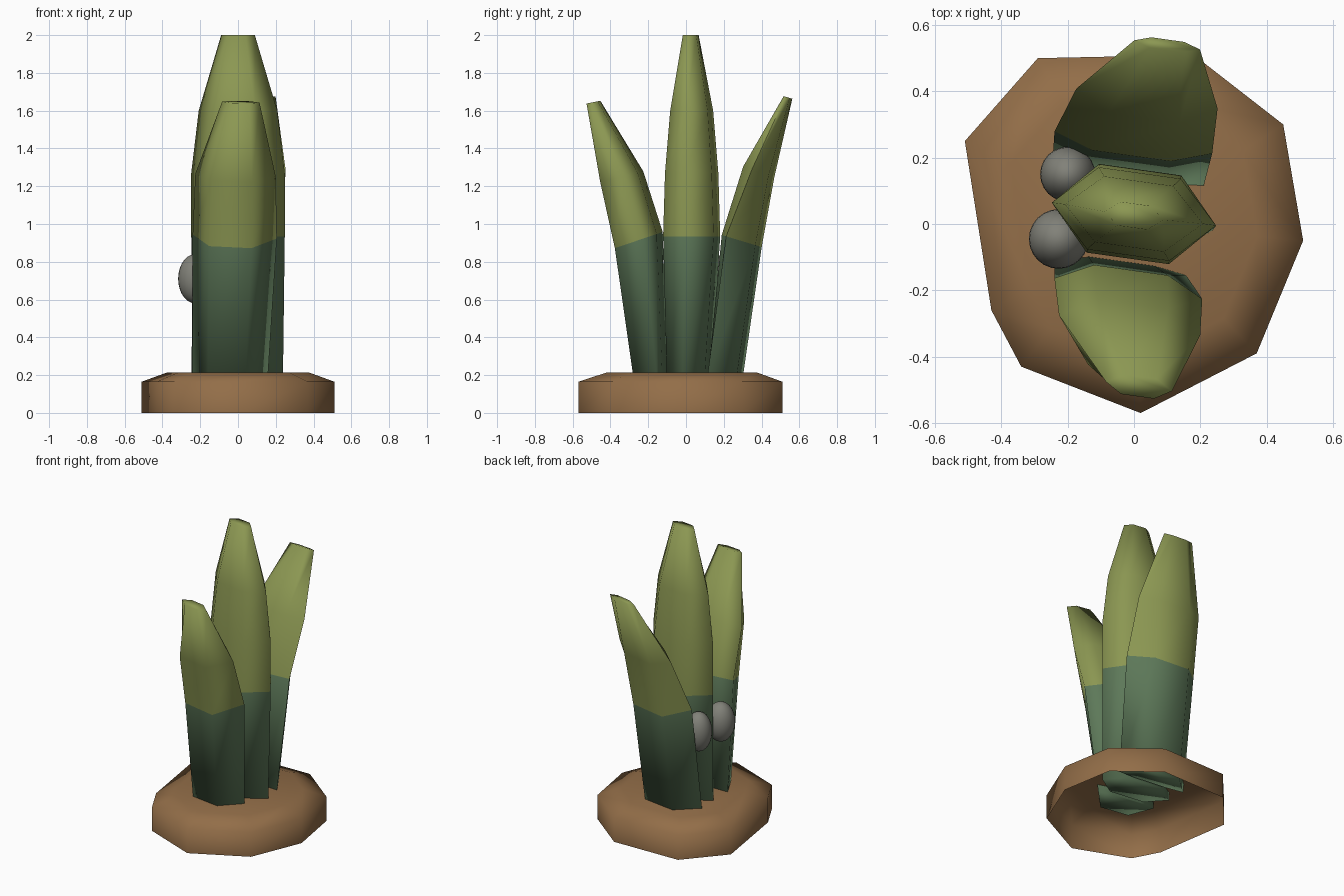
import bpy, bmesh, math
from mathutils import Vector

cube = bpy.data.objects.get("Cube")
if cube:
    bpy.data.objects.remove(cube, do_unlink=True)


def material(name, rgb):
    mat = bpy.data.materials.new(name)
    mat.use_nodes = True
    mat.diffuse_color = (*rgb, 1)
    mat.node_tree.nodes["Principled BSDF"].inputs["Base Color"].default_value = (*rgb, 1)
    return mat


soil_brown = material("soil_brown", (0.29, 0.155, 0.065))
leaf_dark = material("leaf_dark_green", (0.11, 0.19, 0.10))
leaf_light = material("leaf_light_green", (0.26, 0.31, 0.085))
stone_grey = material("stone_grey", (0.22, 0.22, 0.19))


def smooth(obj, angle):
    bpy.ops.object.select_all(action="DESELECT")
    obj.select_set(True)
    bpy.context.view_layer.objects.active = obj
    bpy.ops.object.shade_smooth_by_angle(angle=math.radians(angle))


def loft(name, rings, mats, angle, cap_start=True, split=None):
    """Skin a stack of equal-sized point rings; faces past ring 'split' use material 1."""
    bm = bmesh.new()
    loops = [[bm.verts.new(p) for p in ring] for ring in rings]
    n = len(loops[0])
    for r, (low, high) in enumerate(zip(loops, loops[1:])):
        for i in range(n):
            j = (i + 1) % n
            face = bm.faces.new((low[i], low[j], high[j], high[i]))
            face.material_index = int(split is not None and r >= split)
    if cap_start:
        bm.faces.new(loops[0][::-1])
    top = bm.faces.new(loops[-1])
    top.material_index = len(mats) - 1
    mesh = bpy.data.meshes.new(name)
    bm.to_mesh(mesh)
    bm.free()
    for m in mats:
        mesh.materials.append(m)
    obj = bpy.data.objects.new(name, mesh)
    bpy.context.collection.objects.link(obj)
    smooth(obj, angle)


def leaf(name, sections, yaw=-8):
    """Six-sided blade; each section is x, y, z, half width, half depth, tilt, bow."""
    c, s = math.cos(math.radians(yaw)), math.sin(math.radians(yaw))
    rings = []
    for x, y, z, a, b, tilt, bow in sections:
        hexagon = [(-1, bow), (-.5, -1), (.5, -1), (1, bow), (.5, 1), (-.5, 1)]
        ring = []
        for u, v in hexagon:
            dx, dy = a * u * c - b * v * s, a * u * s + b * v * c
            ring.append(Vector((x + dx, y + dy, z + tilt * dy)))
        rings.append(ring)
    loft(name, rings, [leaf_dark, leaf_light], 100, split=1)


# Hollow soil mound, open underneath
outline = [(-.51, .25), (-.43, -.26), (-.34, -.43), (.02, -.57), (.37, -.39),
           (.51, -.05), (.45, .30), (.18, .51), (-.29, .50)]
mound = [[Vector((x * k, y * k, z)) for x, y in outline]
         for k, z in ((1, 0), (1, .165), (.73, .215))]
loft("soil_mound", mound, [soil_brown], 80, cap_start=False)

# Three leaves, the outer two leaning away from the middle one and cupped towards it
leaf("middle_leaf", [(0, .015, .16, .24, .10, 0, 0),
                     (0, .03, .935, .25, .135, 0, 0),
                     (0, .03, 1.27, .25, .125, 0, 0),
                     (0, .03, 1.6, .21, .10, 0, 0),
                     (0, .025, 2.0, .09, .036, 0, 0)])
leaf("front_leaf", [(-.05, -.185, .16, .20, .075, .1, .8),
                    (-.025, -.25, .915, .225, .112, .34, .5),
                    (-.018, -.34, 1.25, .215, .10, .25, .35),
                    (.015, -.49, 1.645, .10, .03, .2, 0)])
leaf("back_leaf", [(-.01, .205, .16, .23, .075, -.1, -.85),
                   (.005, .295, .91, .24, .09, -.3, -.55),
                   (.04, .385, 1.275, .215, .068, -.35, -.1),
                   (.10, .54, 1.67, .10, .016, -.3, 0)])

# Egg-shaped stones nestled against the leaves
for name, place, radius in (("back_stone", (-.20, .15, .71), .083),
                            ("front_stone", (-.227, -.045, .71), .09)):
    bpy.ops.mesh.primitive_uv_sphere_add(segments=24, ring_count=14, radius=1, location=place)
    stone = bpy.context.object
    stone.name = name
    stone.scale = (radius, radius, .13)
    stone.data.materials.append(stone_grey)
    smooth(stone, 60)
